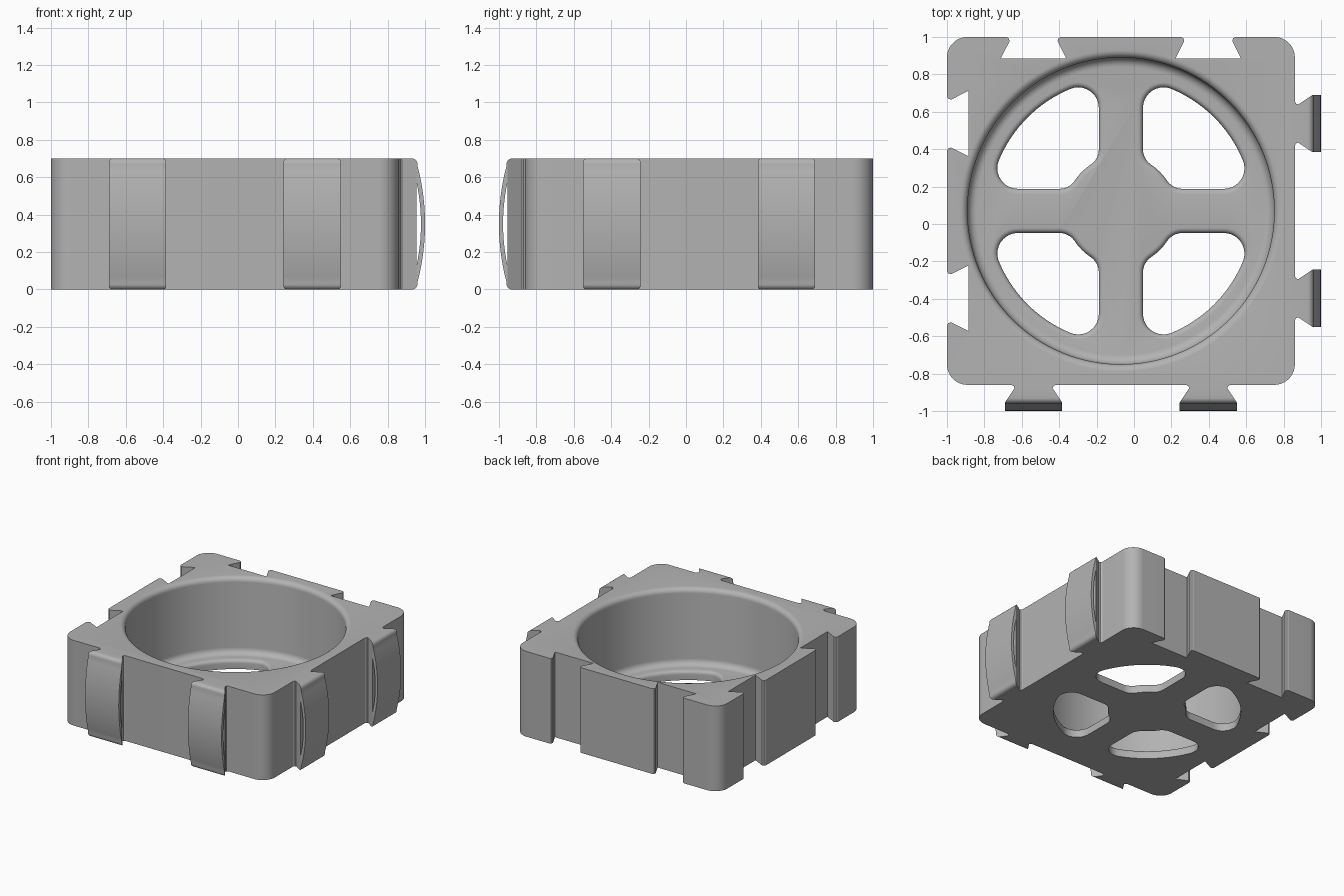
import bpy, bmesh, math
from mathutils import Matrix, Vector

cube = bpy.data.objects.get("Cube")
if cube:
    bpy.data.objects.remove(cube, do_unlink=True)

CENTRE = Vector((-0.07, 0.07, 0))
HALF, HEIGHT, CORNER = 0.93, 0.70, 0.11
JOINT = 0.467            # joint offset from the middle of a side
FLOOR, POCKET = 0.075, 0.82

grey = bpy.data.materials.new("plain grey")
grey.use_nodes = True
colour = (0.45, 0.45, 0.45, 1)
grey.diffuse_color = colour
grey.node_tree.nodes["Principled BSDF"].inputs["Base Color"].default_value = colour


def loft(name, rings):
    """Closed solid through rings of equal point count."""
    bm = bmesh.new()
    loops = [[bm.verts.new(p) for p in ring] for ring in rings]
    n = len(loops[0])
    for a, b in zip(loops, loops[1:]):
        for i in range(n):
            bm.faces.new((a[i], a[(i + 1) % n], b[(i + 1) % n], b[i]))
    bm.faces.new(loops[0])
    bm.faces.new(loops[-1])
    bmesh.ops.recalc_face_normals(bm, faces=bm.faces)
    mesh = bpy.data.meshes.new(name)
    bm.to_mesh(mesh)
    bm.free()
    mesh.materials.append(grey)
    obj = bpy.data.objects.new(name, mesh)
    bpy.context.collection.objects.link(obj)
    return obj


def prism(name, outline, z0, z1):
    return loft(name, [[(x, y, z) for x, y in outline] for z in (z0, z1)])


def combine(obj, other, operation):
    mod = obj.modifiers.new("boolean", 'BOOLEAN')
    mod.operation, mod.solver, mod.object = operation, 'EXACT', other
    bpy.context.view_layer.objects.active = obj
    bpy.ops.object.modifier_apply(modifier=mod.name)
    bpy.data.objects.remove(other, do_unlink=True)


def finish(obj):
    bpy.ops.object.select_all(action='DESELECT')
    obj.select_set(True)
    bpy.context.view_layer.objects.active = obj
    bpy.ops.object.shade_smooth_by_angle(angle=math.radians(30))


def arc(cx, cy, r, a0, a1, n):
    return [(cx + r * math.cos(a0 + (a1 - a0) * i / n),
             cy + r * math.sin(a0 + (a1 - a0) * i / n)) for i in range(n + 1)]


# Body outline: dovetail slots on the back and left sides
half_slot = [(0.145, 0), (0.133, 0.007), (0.128, 0.022), (0.175, 0.115)]
slot = [(-t, d) for t, d in half_slot] + [(t, d) for t, d in reversed(half_slot)]
outline = []
for side in range(4):
    pts = []
    if side in (1, 2):
        for c in (-JOINT, JOINT):
            pts += [(HALF - d, c + t) for t, d in slot]
    pts += arc(HALF - CORNER, HALF - CORNER, CORNER, 0, math.pi / 2, 12)
    turn = Matrix.Rotation(side * math.pi / 2, 2)
    outline += [tuple(turn @ Vector(p)) for p in pts]
body = prism("body", outline, 0, HEIGHT)

# Round pocket with a filleted floor and rim
bottom_fillet, rim_fillet = 0.05, 0.04
profile = arc(POCKET - bottom_fillet, FLOOR + bottom_fillet, bottom_fillet,
              -math.pi / 2, 0, 6)
profile += arc(POCKET + rim_fillet, HEIGHT - rim_fillet, rim_fillet,
               math.pi, math.pi / 2, 6)
profile.append((POCKET + rim_fillet, HEIGHT + 0.1))
circle = arc(0, 0, 1, 0, math.tau, 128)[:-1]
pocket = loft("pocket_cutter", [[(r * x, r * y, z) for x, y in circle] for r, z in profile])
combine(body, pocket, 'DIFFERENCE')


def opening(d):
    """Opening between two spokes, the rim and the hub, grown by d."""
    spoke, rim, hub, f, g = 0.118, 0.706, 0.295, 0.11, 0.10
    ox, ix = spoke + f, spoke + g
    oy = math.sqrt((rim - f) ** 2 - ox ** 2)
    iy = math.sqrt((hub + g) ** 2 - ix ** 2)
    oa, ia = math.atan2(oy, ox), math.atan2(iy, ix)
    q = math.pi / 2
    pts = arc(0, 0, rim + d, q - oa, oa, 16)
    pts += arc(ox, oy, f + d, oa, math.pi, 10)[1:]
    pts += arc(ix, iy, g + d, math.pi, math.pi + ia, 8)
    pts += arc(0, 0, hub - d, ia, q - ia, 8)[1:-1]
    pts += arc(iy, ix, g + d, 3 * q - ia, 3 * q, 8)
    pts += arc(oy, ox, f + d, -q, q - oa, 10)[:-1]
    return pts


# Four floor openings with rounded upper edges
edge = 0.028
levels = [(0, -0.1)]
levels += [(edge * (1 - math.cos(a)), FLOOR - edge * (1 - math.sin(a)))
           for a in (math.pi / 2 * i / 5 for i in range(6))]
levels.append((edge, FLOOR + 0.1))
for k in range(4):
    turn = Matrix.Rotation(k * math.pi / 2, 2)
    rings = [[(*(turn @ Vector(p)), z) for p in opening(d)] for d, z in levels]
    combine(body, loft("opening_cutter", rings), 'DIFFERENCE')
body.location = CENTRE
finish(body)


# Sprung dovetail tabs on the front and right sides
def bow(base, peak, half):
    """Shallow vertical arc that bulges from base out to peak."""
    sag = peak - base
    r = (half ** 2 + sag ** 2) / (2 * sag)
    a = math.asin(half / r)
    return arc(peak - r, HEIGHT / 2, r, -a, a, 20)


def across(name, section, half):
    return loft(name, [[(x, -o, z) for o, z in section] for x in (-half, half)])


half_tab = [(0.118, 0), (0.105, 0.008), (0.102, 0.018), (0.153, 0.095), (0.153, 0.2)]
plan = [(-t, -d) for t, d in half_tab] + [(t, -d) for t, d in reversed(half_tab)]
tip = arc(0.07, 0.03, 0.03, -math.pi / 2, -0.15, 6)
section = [(0, 0)] + tip + bow(0.10, 0.14, 0.31)
section += [(o, HEIGHT - z) for o, z in reversed(tip)] + [(0, HEIGHT)]

names = {0: "front", 1: "right"}
for k, side in names.items():
    for n, c in enumerate((-JOINT, JOINT), 1):
        tab = across(f"{side}_tab_{n}", section, 0.3)
        combine(tab, prism("tab_plan", plan, -0.1, HEIGHT + 0.1), 'INTERSECT')
        combine(tab, across("slit_cutter", bow(0.095, 0.118, 0.22), 0.4), 'DIFFERENCE')
        turn = Matrix.Rotation(k * math.pi / 2, 4, 'Z')
        tab.matrix_world = Matrix.Translation(CENTRE) @ turn @ Matrix.Translation((c, -HALF, 0))
        finish(tab)
